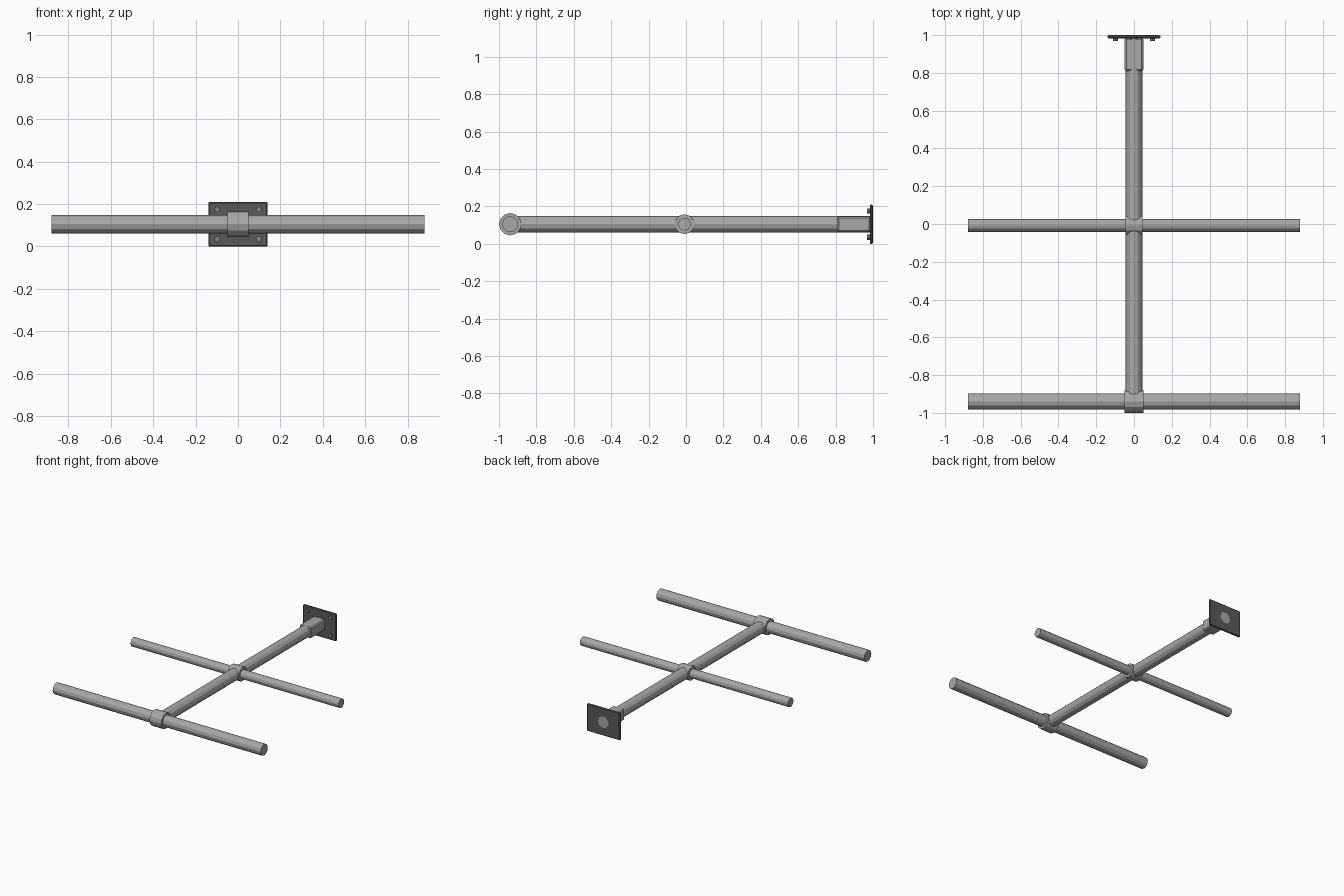
import bpy, bmesh, math
from mathutils import Matrix, Vector

if "Cube" in bpy.data.objects:
    bpy.data.objects.remove(bpy.data.objects["Cube"])

ZC = 0.105  # height of all pipe axes


def material(name, v):
    m = bpy.data.materials.new(name)
    m.diffuse_color = (v, v, v, 1)
    m.use_nodes = True
    m.node_tree.nodes["Principled BSDF"].inputs["Base Color"].default_value = m.diffuse_color
    return m


STEEL = material("steel_grey", 0.39)
DARK = material("dark_grey", 0.10)
BOLT = material("bolt_grey", 0.22)


def finish(name, bm, mat):
    bmesh.ops.recalc_face_normals(bm, faces=bm.faces)
    me = bpy.data.meshes.new(name)
    bm.to_mesh(me)
    bm.free()
    me.materials.append(mat)
    ob = bpy.data.objects.new(name, me)
    bpy.context.collection.objects.link(ob)
    return ob


def pipe(name, start, end, radius, mat=STEEL, sides=12):
    """Closed faceted cylinder between two points."""
    a, b = Vector(start), Vector(end)
    axis = b - a
    rot = Matrix.Rotation(math.pi / 2, 4, 'Y' if abs(axis.x) > abs(axis.y) else 'X')
    bm = bmesh.new()
    bmesh.ops.create_cone(bm, cap_ends=True, segments=sides, radius1=radius,
                          radius2=radius, depth=axis.length,
                          matrix=Matrix.Translation((a + b) / 2) @ rot)
    return finish(name, bm, mat)


def box(name, low, high, bevel, mat):
    """Box with narrow chamfered edges."""
    a, b = Vector(low), Vector(high)
    bm = bmesh.new()
    bmesh.ops.create_cube(bm, size=1, matrix=Matrix.Translation((a + b) / 2)
                          @ Matrix.Diagonal((*(b - a), 1)))
    bmesh.ops.bevel(bm, geom=bm.edges[:], offset=bevel, segments=1,
                    affect='EDGES', profile=0.5)
    return finish(name, bm, mat)


# Long pipe running from the front bar through the wall plate
pipe("main_pipe", (0, -0.94, ZC), (0, 1.0, ZC), 0.044)

# Cross bars with the collars that join them to the main pipe
for name, y, r_bar, r_collar, half in (("front", -0.94, 0.043, 0.06, 0.05),
                                       ("middle", -0.008, 0.034, 0.053, 0.046)):
    pipe(name + "_bar", (-0.88, y, ZC), (0.88, y, ZC), r_bar)
    pipe(name + "_collar", (-half, y, ZC), (half, y, ZC), r_collar)

# Wall plate and chamfered socket
box("wall_plate", (-0.14, 0.983, 0), (0.14, 0.9995, 0.21), 0.005, DARK)
box("pipe_socket", (-0.049, 0.81, ZC - 0.042), (0.049, 0.986, ZC + 0.042), 0.008, STEEL)

# Four bolts
for i, sx in enumerate((-1, 1)):
    for j, sz in enumerate((-1, 1)):
        x, z = sx * 0.098, ZC + sz * 0.07
        pipe(f"bolt_{i}{j}", (x, 0.968, z), (x, 0.988, z), 0.014, BOLT, 8)
